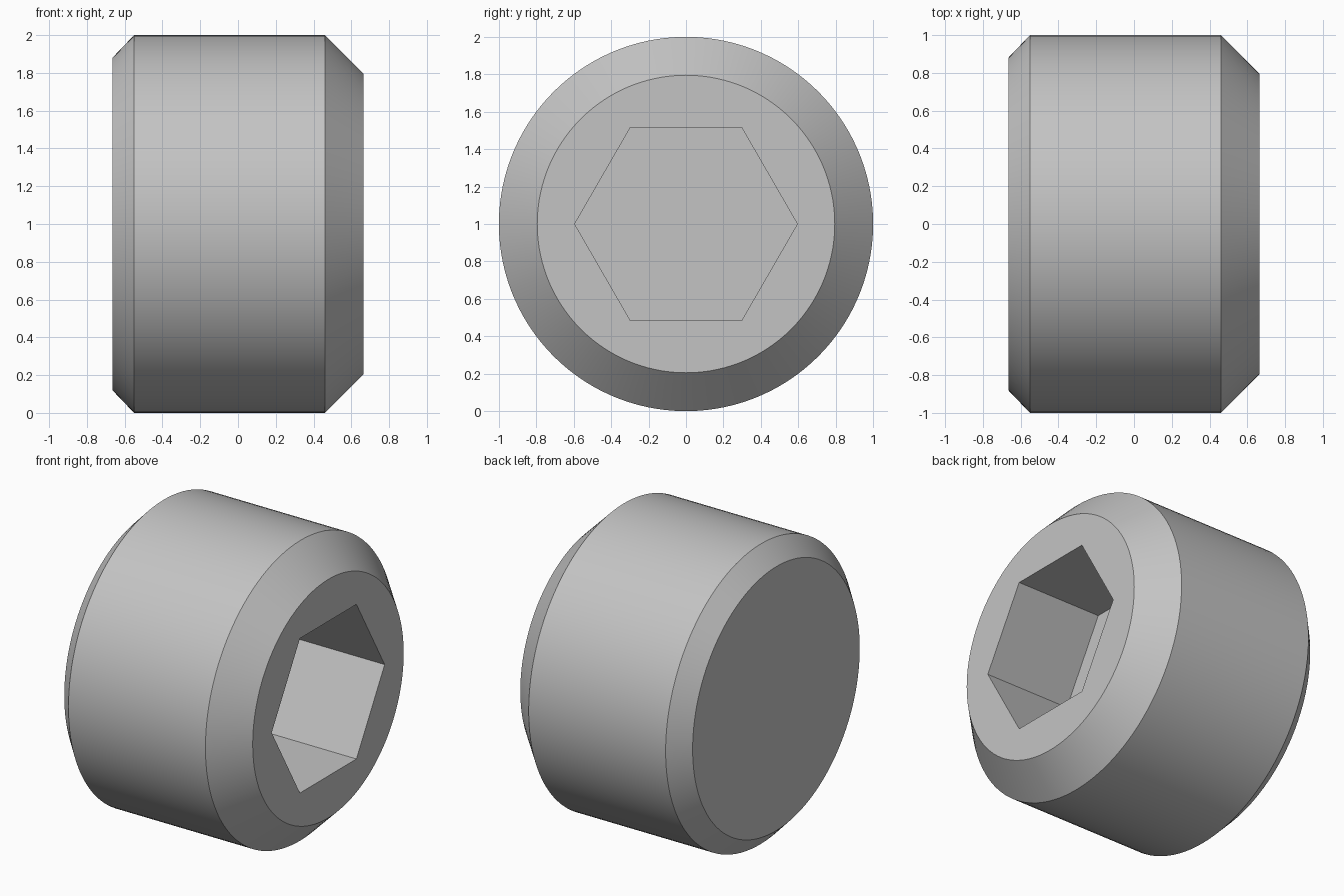
import bpy, bmesh, math

old = bpy.data.objects.get("Cube")
if old:
    bpy.data.objects.remove(old, do_unlink=True)

SEGMENTS = 120          # divisible by the six socket sides
SIDES = 6
STEP = SEGMENTS // SIDES

steel = bpy.data.materials.new("grey steel")
steel.use_nodes = True
GREY = (0.55, 0.55, 0.55, 1.0)
steel.diffuse_color = GREY
steel.node_tree.nodes["Principled BSDF"].inputs["Base Color"].default_value = GREY

bm = bmesh.new()


def ring(x, radius, count):
    """Circle of vertices around the x axis, centred at z = 1."""
    return [bm.verts.new((x, radius * math.cos(a), 1 + radius * math.sin(a)))
            for a in (math.tau * i / count for i in range(count))]


def bridge(a, b):
    n = len(a)
    for i in range(n):
        j = (i + 1) % n
        bm.faces.new((a[i], a[j], b[j], b[i]))


# Chamfered body: (x, radius) from the closed end to the socket end
profile = [(-0.665, 0.88), (-0.55, 1.0), (0.46, 1.0), (0.665, 0.795)]
rings = [ring(x, r, SEGMENTS) for x, r in profile]
for a, b in zip(rings, rings[1:]):
    bridge(a, b)
bm.faces.new(rings[0])

# Hexagonal socket: walls and flat floor
mouth = ring(0.665, 0.595, SIDES)
floor = ring(0.035, 0.595, SIDES)
bridge(mouth, floor)
bm.faces.new(floor)

# Flat end face around the socket, one sector per socket side
rim = rings[-1]
for k in range(SIDES):
    arc = [rim[(k * STEP + i) % SEGMENTS] for i in range(STEP + 1)]
    bm.faces.new(arc + [mouth[(k + 1) % SIDES], mouth[k]])

bmesh.ops.recalc_face_normals(bm, faces=bm.faces)
mesh = bpy.data.meshes.new("socket_plug")
bm.to_mesh(mesh)
bm.free()
mesh.materials.append(steel)

plug = bpy.data.objects.new("socket_plug", mesh)
bpy.context.collection.objects.link(plug)
bpy.ops.object.select_all(action="DESELECT")
plug.select_set(True)
bpy.context.view_layer.objects.active = plug
bpy.ops.object.shade_smooth_by_angle(angle=math.radians(30))
